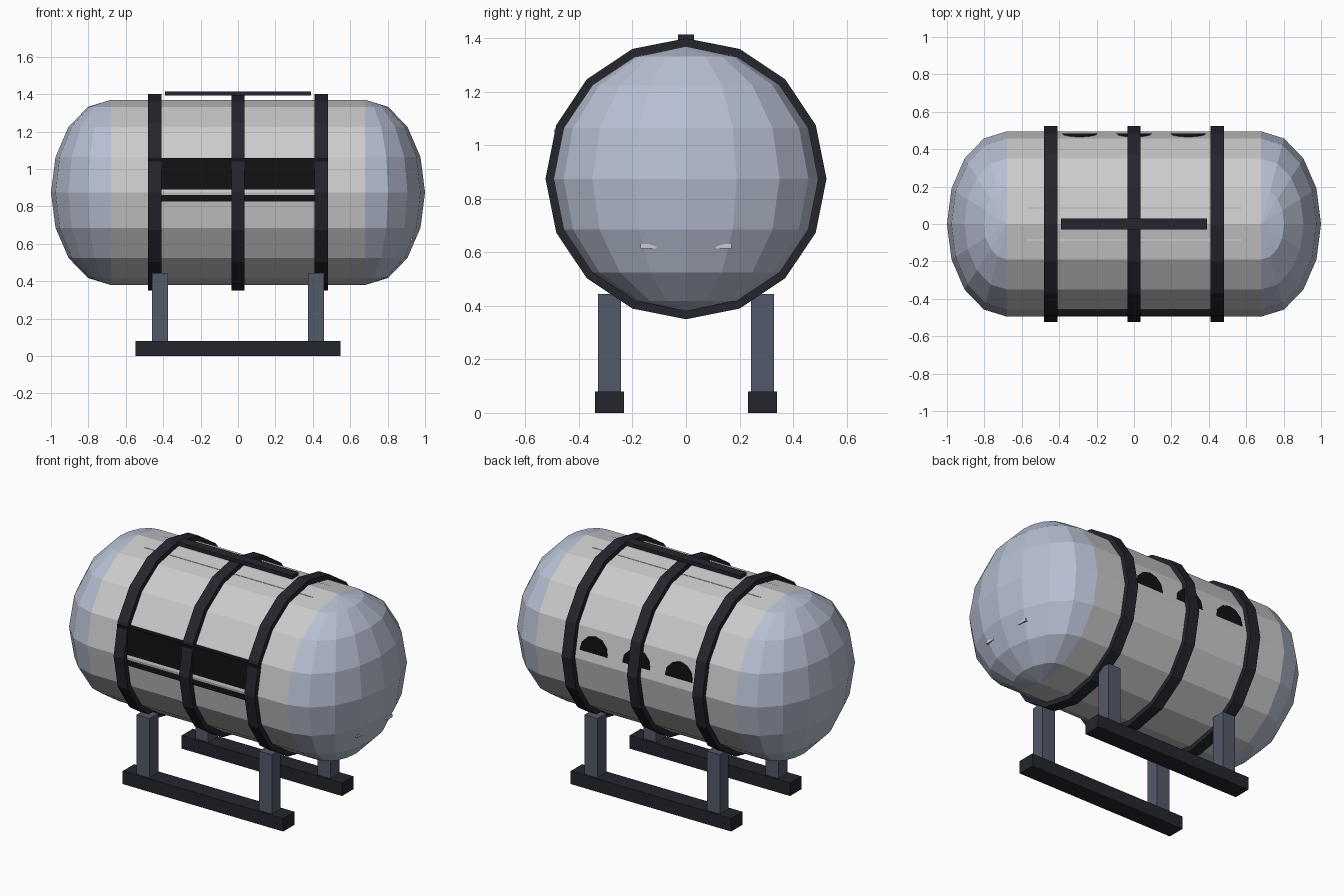
import bpy
from math import pi

if "Cube" in bpy.data.objects:
    bpy.data.objects.remove(bpy.data.objects["Cube"])

CZ = 0.875   # tank axis height
R = 0.495    # tank radius


def material(name, rgb):
    m = bpy.data.materials.new(name)
    m.diffuse_color = (*rgb, 1)
    m.use_nodes = True
    m.node_tree.nodes["Principled BSDF"].inputs["Base Color"].default_value = m.diffuse_color
    return m


WHITE = material("white_shell", (0.8, 0.8, 0.82))
CAP = material("cap_grey", (0.47, 0.52, 0.64))
DARK = material("dark_metal", (0.018, 0.019, 0.027))
BLACK = material("black_glass", (0.006, 0.006, 0.008))
SLATE = material("slate_metal", (0.085, 0.1, 0.145))


def finish(name, mat):
    ob = bpy.context.object
    ob.name = name
    ob.data.materials.append(mat)
    return ob


def box(name, lo, hi, mat):
    mid = [(a + b) / 2 for a, b in zip(lo, hi)]
    bpy.ops.mesh.primitive_cube_add(size=1, location=mid)
    ob = finish(name, mat)
    ob.scale = [b - a for a, b in zip(lo, hi)]
    return ob


def cylinder(name, sides, radius, depth, loc, rot, mat):
    bpy.ops.mesh.primitive_cylinder_add(vertices=sides, radius=radius, depth=depth,
                                        location=loc, rotation=rot)
    return finish(name, mat)


# Tank body lying along x
cylinder("tank_body", 16, R, 1.36, (0, 0, CZ), (0, pi / 2, 0), WHITE)

# Domed ends: squashed spheres
for side, s in (("left", -1), ("right", 1)):
    bpy.ops.mesh.primitive_uv_sphere_add(segments=16, ring_count=8, radius=R,
                                         location=(s * 0.68, 0, CZ))
    finish(side + "_cap", CAP).scale = (0.32 / R, 1, 1)

# Hoop bands
for i, x in enumerate((-0.445, 0, 0.445)):
    cylinder(f"band_{i}", 16, 0.525, 0.07, (x, 0, CZ), (0, pi / 2, 0), DARK)

# Top rail and the thin plate just breaking the surface below it
box("top_rail", (-0.39, -0.03, 1.392), (0.39, 0.03, 1.415), DARK)
box("top_plate", (-0.575, -0.09, 1.32), (0.575, 0.09, 1.354), WHITE)

# Front window, partly sunk in the shell
box("front_window", (-0.48, -0.492, 0.825), (0.48, -0.44, 1.06), BLACK)

# Round ports on the back, half sunk in the shell
for i, x in enumerate((-0.29, 0, 0.29)):
    cylinder(f"back_port_{i}", 12, 0.095, 0.04, (x, 0.465, 0.93), (pi / 2, 0, 0), BLACK)

# Small fittings on the right cap
for s in (-1, 1):
    y = sorted((s * 0.11, s * 0.17))
    box("cap_fitting", (0.9, y[0], 0.615), (0.934, y[1], 0.632), WHITE)

# Skids and legs
for s in (-1, 1):
    c = s * 0.286
    box("skid", (-0.547, c - 0.055, 0), (0.547, c + 0.055, 0.08), DARK)
    for x in (-0.417, 0.417):
        box("leg", (x - 0.044, c - 0.043, 0.07), (x + 0.044, c + 0.043, 0.445), SLATE)
